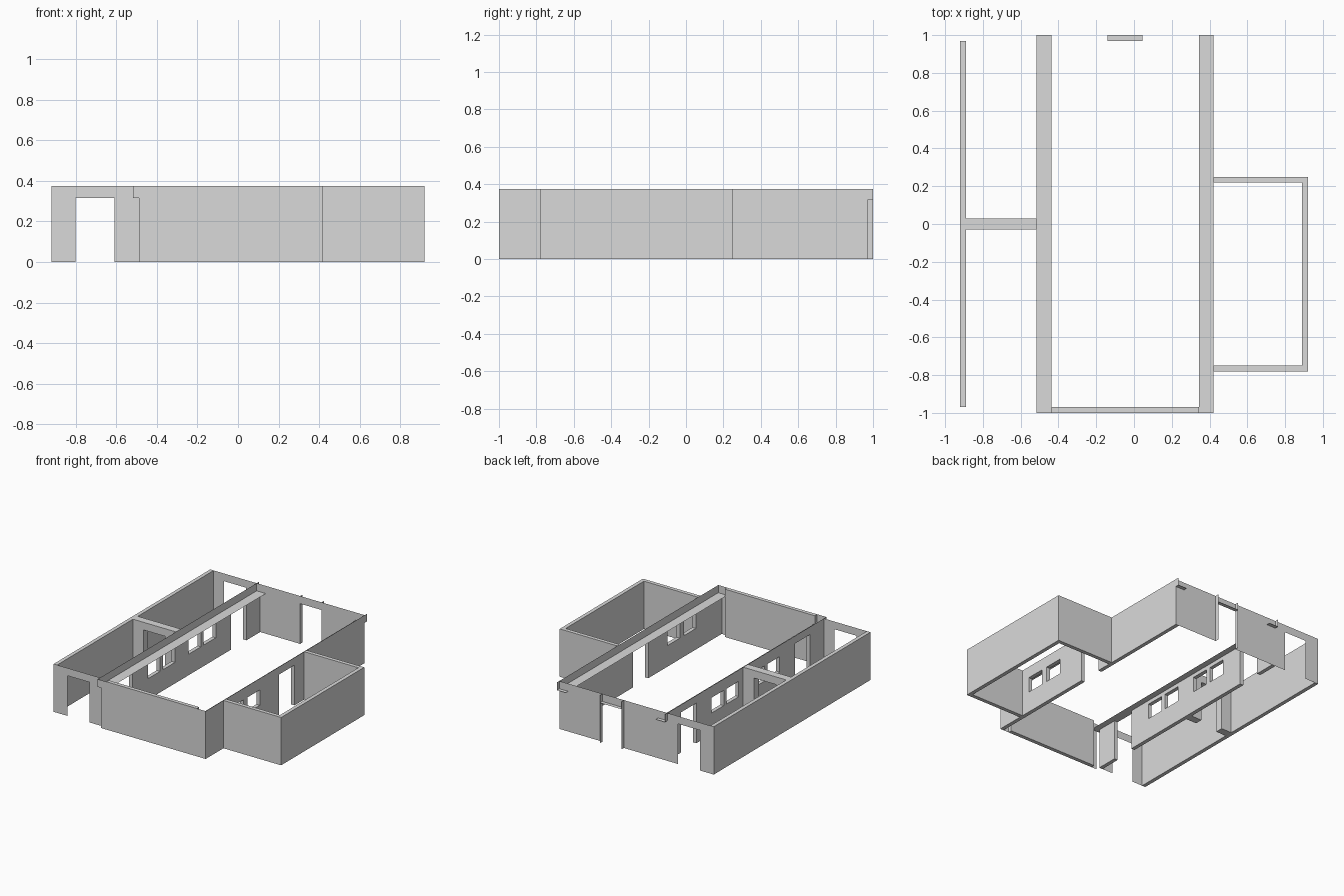
import bpy
import bmesh
from mathutils import Vector

cube = bpy.data.objects.get("Cube")
if cube:
    bpy.data.objects.remove(cube, do_unlink=True)

GREY = (0.7, 0.7, 0.7, 1)
plaster = bpy.data.materials.new("plaster_grey")
plaster.use_nodes = True
plaster.diffuse_color = GREY
plaster.node_tree.nodes["Principled BSDF"].inputs["Base Color"].default_value = GREY

TOP = 0.375     # wall height
HEAD = 0.315    # door head and ledge height
THIN = 0.03
SILL, LINTEL = 0.165, 0.285


def door(a, b):
    return (a, b, 0, HEAD)


def window(a, b):
    return (a, b, SILL, LINTEL)


def panel(name, axis, at, span, rise=(0, TOP), thick=0, holes=()):
    """Upright wall along x or y (or a flat one for 'z'), with rectangular holes."""
    def place(u, v):
        return {"x": (u, at, v), "y": (at, u, v), "z": (u, v, at)}[axis]

    us = sorted({*span, *(h[0] for h in holes), *(h[1] for h in holes)})
    vs = sorted({*rise, *(h[2] for h in holes), *(h[3] for h in holes)})
    bm = bmesh.new()
    grid = {(u, v): bm.verts.new(place(u, v)) for u in us for v in vs}
    for u0, u1 in zip(us, us[1:]):
        for v0, v1 in zip(vs, vs[1:]):
            u, v = (u0 + u1) / 2, (v0 + v1) / 2
            if not any(a < u < b and c < v < d for a, b, c, d in holes):
                bm.faces.new([grid[p] for p in ((u0, v0), (u1, v0), (u1, v1), (u0, v1))])
    loose = [v for v in bm.verts if not v.link_faces]
    bmesh.ops.delete(bm, geom=loose, context="VERTS")
    if thick:
        push = Vector({"x": (0, thick, 0), "y": (thick, 0, 0), "z": (0, 0, thick)}[axis])
        out = bmesh.ops.extrude_face_region(bm, geom=bm.faces[:], use_keep_orig=True)
        new = [g for g in out["geom"] if isinstance(g, bmesh.types.BMVert)]
        bmesh.ops.translate(bm, verts=new, vec=push)
        bmesh.ops.recalc_face_normals(bm, faces=bm.faces[:])
    mesh = bpy.data.meshes.new(name)
    bm.to_mesh(mesh)
    bm.free()
    mesh.materials.append(plaster)
    obj = bpy.data.objects.new(name, mesh)
    bpy.context.collection.objects.link(obj)
    return obj


# Long hall walls: thin below, with an overhanging ledge and an upstand above
left_holes = []
for s in (-1, 1):
    left_holes += [door(*sorted((s * 0.61, s * 0.8))),
                   window(*sorted((s * 0.085, s * 0.235))),
                   window(*sorted((s * 0.27, s * 0.42)))]
right_holes = [door(-0.09, 0.1), window(-0.48, -0.33), window(-0.68, -0.53)]

panel("left_hall_wall", "y", -0.517, (-0.97, 0.97), (0, HEAD), THIN, left_holes)
panel("right_hall_wall", "y", 0.39, (-1, 0.97), (0, HEAD), THIN, right_holes)
for side, inner, outer in (("left", -0.438, -0.517), ("right", 0.343, 0.42)):
    panel(side + "_ledge", "z", HEAD, sorted((inner, outer)), (-1, 1))
    panel(side + "_upstand", "y", outer, (-1, 1), (HEAD, TOP))

# Front of the hall
panel("front_wall", "x", -1, (-0.438, 0.343), thick=THIN)
panel("front_right_end", "x", -1, (0.343, 0.42))
panel("front_left_end", "x", -1, (-0.517, -0.438), holes=[door(-0.517, -0.487)])

# Back face with the hall doorway and the side passage doorway
passage_door = door(-0.8, -0.61)
panel("back_wall", "x", 0.97, (-0.92, 0.42),
      holes=[passage_door, door(-0.14, 0.045), door(0.39, 0.42)])
for name, x in (("left_jamb", 0.045), ("right_jamb", -0.14)):
    panel("back_door_" + name, "y", x, (0.97, 1))
panel("back_door_soffit", "z", HEAD, (-0.14, 0.045), (0.97, 1))

# Side passage
panel("passage_outer_wall", "y", -0.92, (-0.97, 0.97), thick=THIN)
panel("passage_front_wall", "x", -0.97, (-0.92, -0.517), holes=[passage_door])
panel("passage_cross_wall", "x", -0.03, (-0.89, -0.517), thick=0.06, holes=[passage_door])

# Side room
panel("side_room_outer_wall", "y", 0.89, (-0.78, 0.25), thick=THIN)
panel("side_room_front_wall", "x", -0.78, (0.42, 0.89), thick=THIN)
panel("side_room_back_wall", "x", 0.22, (0.42, 0.89), thick=THIN)
